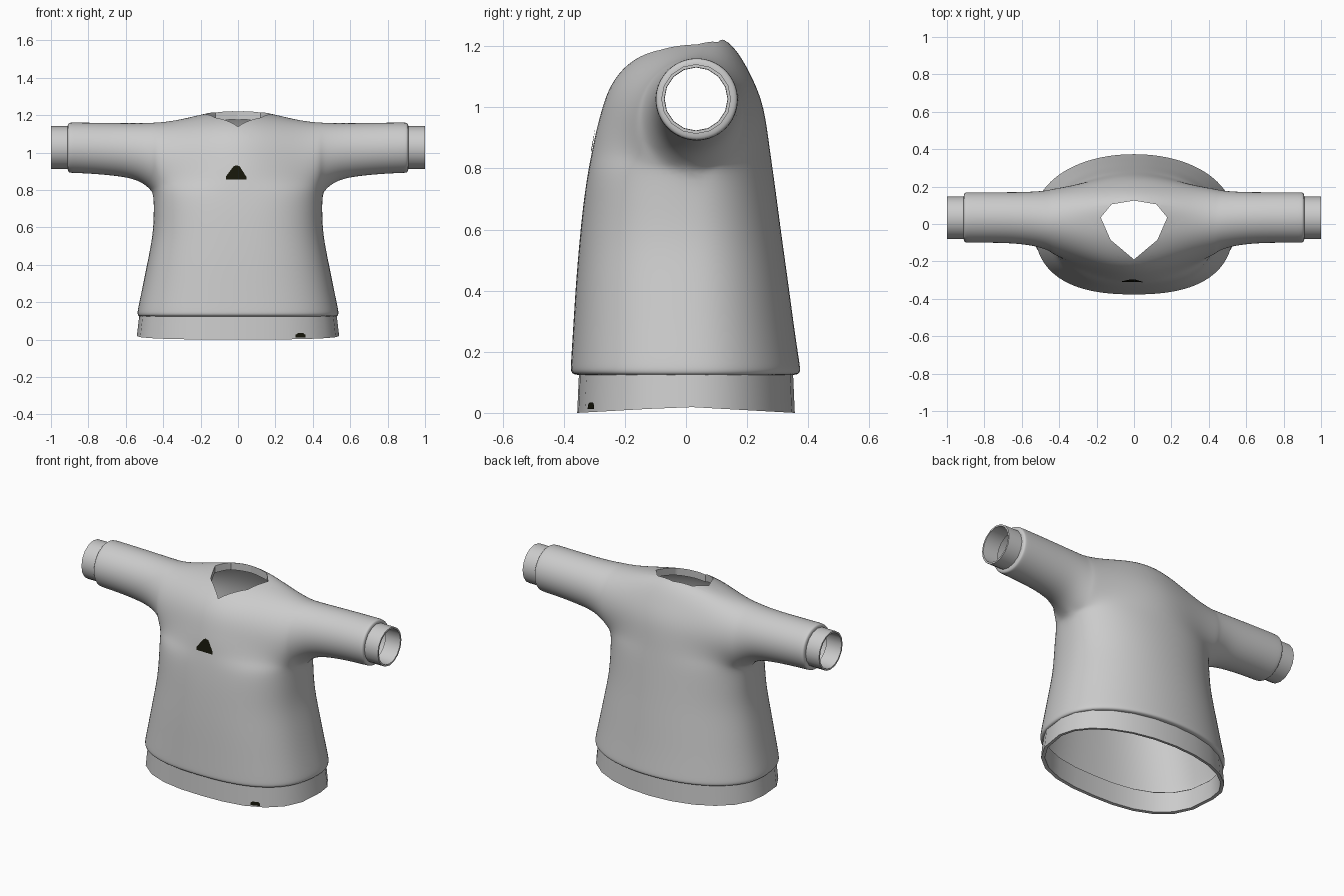
import bpy, bmesh, math
from mathutils import Vector

if "Cube" in bpy.data.objects:
    bpy.data.objects.remove(bpy.data.objects["Cube"])

N = 16      # segments around a sleeve
H = 6       # columns per half of the torso


def material(name, rgb):
    m = bpy.data.materials.new(name)
    m.diffuse_color = (*rgb, 1)
    m.use_nodes = True
    m.node_tree.nodes["Principled BSDF"].inputs["Base Color"].default_value = m.diffuse_color
    return m


GREY = material("light_grey_cloth", (0.6, 0.6, 0.6))
DARK = material("dark_olive", (0.008, 0.008, 0.003))


def loft(bm, rings, closed=False):
    """Join rows of points with quads."""
    rows = [[bm.verts.new(p) for p in r] for r in rings]
    for a, b in zip(rows, rows[1:]):
        n = len(a)
        for j in range(n if closed else n - 1):
            k = (j + 1) % n
            bm.faces.new((a[j], a[k], b[k], b[j]))


def finish(bm, name, mat, fix=True):
    if fix:
        bmesh.ops.remove_doubles(bm, verts=bm.verts, dist=1e-4)
        bad = [f for f in bm.faces if f.calc_area() < 1e-9]
        bmesh.ops.delete(bm, geom=bad, context='FACES')
        bmesh.ops.recalc_face_normals(bm, faces=bm.faces)
    me = bpy.data.meshes.new(name)
    bm.to_mesh(me)
    bm.free()
    me.materials.append(mat)
    ob = bpy.data.objects.new(name, me)
    bpy.context.collection.objects.link(ob)
    bpy.ops.object.select_all(action='DESELECT')
    ob.select_set(True)
    bpy.context.view_layer.objects.active = ob
    return ob


def weight(s, n):
    """0 at the centre of the torso, 1 at its side (superellipse)."""
    return 1 - max(0, 1 - abs(s) ** n) ** (1 / n)


NF, NB, YC = 2.6, 2.1, 0.02


def torso_ring(z, a, yf, yb, sag=0.0):
    pts = []
    for k in range(4 * H):
        i = k - H if k <= 2 * H else 3 * H - k
        s = math.sin(math.pi / 2 * i / H)
        y0, n = (yf, NF) if k <= 2 * H else (yb, NB)
        w = weight(s, n)
        y = (1 - w) * y0 + w * YC
        pts.append((a * s, y, z + sag * (1 - abs(y / y0))))
    return pts


def sleeve_ring(x, yc, zc, ry, rz, n=N + 1):
    return [(x, yc - ry * math.sin(2 * math.pi * j / N),
             zc - rz * math.cos(2 * math.pi * j / N)) for j in range(n)]


# centre profile: up the front, over the neck, down the back
PROFILE = [(-.322, .79), (-.312, .85), (-.302, .91), (-.287, .97), (-.267, 1.04),
           (-.237, 1.10), (-.185, 1.155), (-.09, 1.207), (.02, 1.228), (.115, 1.243),
           (.17, 1.19), (.208, 1.12), (.237, 1.06), (.257, 1.0), (.269, .93),
           (.278, .86), (.287, .79)]
ARMPIT = (.455, YC, .977, .165, .187)
SLEEVE = [(.53, .028, 1.006, .148, .154), (.65, .034, 1.017, .139, .144),
          (.8, .035, 1.024, .138, .139), (.89, .035, 1.026, .138, .138),
          (.905, .035, 1.026, .136, .136), (.91, .034, 1.027, .125, .125),
          (.911, .033, 1.027, .112, .112)]


def column(i):
    s = math.sin(math.pi / 2 * i / H)
    t = abs(s)
    ws = t * t * (3 - 2 * t)
    pts = []
    for j, (p, r) in enumerate(zip(PROFILE, sleeve_ring(*ARMPIT))):
        k = math.sin(math.pi * j / N)
        w = weight(s, NF if j <= N // 2 else NB) * (1 - k) + ws * k
        pts.append((ARMPIT[0] * s, p[0] * (1 - w) + r[1] * w, p[1] * (1 - w) + r[2] * w))
    return pts


# shirt: sleeves and shoulders lofted along x, torso lofted down z
bm = bmesh.new()
right = [sleeve_ring(*r) for r in SLEEVE]
left = [[(-x, y, z) for x, y, z in r] for r in reversed(right)]
loft(bm, left + [column(i) for i in range(-H, H + 1)] + right)
loft(bm, [torso_ring(*r) for r in (
    (.79, .455, -.322, .287), (.68, .455, -.338, .302), (.56, .459, -.350, .318),
    (.42, .488, -.362, .338), (.27, .518, -.371, .358), (.16, .542, -.378, .375),
    (.137, .544, -.379, .378), (.125, .538, -.370, .370), (.124, .522, -.345, .345))],
    closed=True)
shirt = finish(bm, "shirt_body_and_sleeves", GREY)
sub = shirt.modifiers.new("smooth", 'SUBSURF')
sub.levels = 2
bpy.ops.object.modifier_apply(modifier="smooth")

# neck opening: cut along a pointed outline, then fold the edge inwards
half = [(0, -.19), (.125, -.085), (.178, .035), (.12, .105), (0, .125)]
outline = half + [(-x, y) for x, y in half[-2:0:-1]]
bm = bmesh.new()
bm.from_mesh(shirt.data)
sides = []
for a, b in zip(outline, outline[1:] + outline[:1]):
    co = Vector((*a, 0))
    no = Vector((b[1] - a[1], a[0] - b[0], 0)).normalized()
    sides.append((co, no))
    faces = [f for f in bm.faces if f.calc_center_median().z > 1.08
             and abs(f.calc_center_median().x) < .25]
    geom = set(faces)
    for f in faces:
        geom.update(f.edges)
        geom.update(f.verts)
    bmesh.ops.bisect_plane(bm, geom=list(geom), dist=1e-5, plane_co=co, plane_no=no)
hole = [f for f in bm.faces if f.calc_center_median().z > 1.05 and
        all((f.calc_center_median() - c).dot(n) < 0 for c, n in sides)]
bmesh.ops.delete(bm, geom=hole, context='FACES')
rim = [e for e in bm.edges if e.is_boundary and
       all(v.co.z > 1.05 and abs(v.co.x) < .25 for v in e.verts)]
new = bmesh.ops.extrude_edge_only(bm, edges=rim)["geom"]
for v in new:
    if isinstance(v, bmesh.types.BMVert):
        v.co.z -= .045
        v.co.x *= 1.02
bm.to_mesh(shirt.data)
bm.free()
bpy.ops.object.shade_smooth_by_angle(angle=math.radians(40))

# hem band with its inner fold
bm = bmesh.new()
loft(bm, [torso_ring(*r) for r in (
    (.135, .527, -.350, .350), (.0, .541, -.356, .356, .02),
    (.002, .522, -.338, .338, .02), (.125, .515, -.335, .335))], closed=True)
hem = finish(bm, "hem_band", GREY)
bpy.ops.object.shade_smooth_by_angle(angle=math.radians(40))

# cuffs
for side, label in ((1, "right"), (-1, "left")):
    bm = bmesh.new()
    loft(bm, [sleeve_ring(side * x, .033, 1.027, r, r, N) for x, r in
              ((.895, .114), (1, .114), (1, .104), (.9, .103))], closed=True)
    finish(bm, label + "_cuff", GREY)
    bpy.ops.object.shade_smooth_by_angle(angle=math.radians(40))


# plain dark patches laid on the cloth
def patch(name, target, outline):
    bpy.context.view_layer.update()
    bm = bmesh.new()
    vs = []
    for x, z in outline:
        hit, loc, nor, _ = target.ray_cast(Vector((x, -1, z)), Vector((0, 1, 0)))
        y = loc.y if hit else -.33
        vs.append(bm.verts.new((x, y - .006, z)))
    bm.faces.new(vs)
    finish(bm, name, DARK, fix=False)


patch("chest_patch", shirt, [(-.065, .855), (.045, .855), (.045, .87),
                             (.008, .928), (-.012, .932), (-.025, .925), (-.065, .872)])
patch("hem_tag", hem, [(.308, .012), (.36, .012), (.36, .026), (.35, .034),
                       (.32, .034), (.308, .026)])
